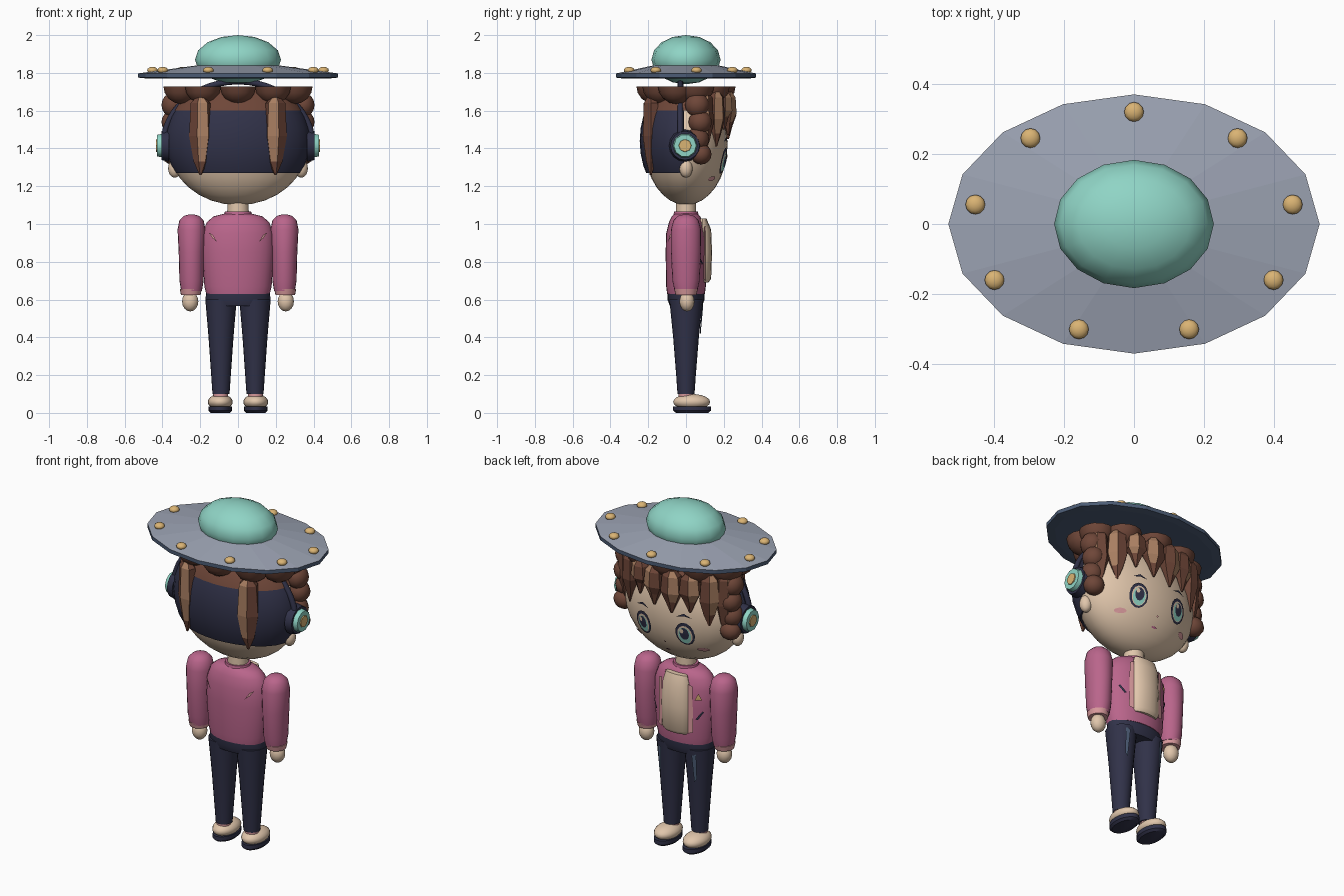
import bpy, bmesh
from math import sin, cos, pi, sqrt, atan2, radians
from mathutils import Vector

cube = bpy.data.objects.get("Cube")
if cube:
    bpy.data.objects.remove(cube)


def material(name, code):
    lin = [(int(code[i:i + 2], 16) / 255) ** 2.2 for i in (0, 2, 4)] + [1]
    m = bpy.data.materials.new(name)
    m.use_nodes = True
    m.diffuse_color = lin
    m.node_tree.nodes["Principled BSDF"].inputs["Base Color"].default_value = lin
    return m


SKIN = material("skin", "E0C5AA")
PINK = material("jacket pink", "B8658A")
BLUSH = material("light pink", "D9999C")
NAVY = material("navy", "34354A")
SLATE = material("slate grey", "9AA1B1")
DENIM = material("denim blue", "4D5C74")
TEAL = material("teal", "8ED3C4")
GOLD = material("gold", "D9B273")
BROWN = material("hair brown", "6E483B")
LIGHT = material("hair highlight", "A87E62")


def finish(name, bm, mats, smooth=True, loc=(0, 0, 0)):
    bmesh.ops.recalc_face_normals(bm, faces=bm.faces[:])
    mesh = bpy.data.meshes.new(name)
    bm.to_mesh(mesh)
    bm.free()
    ob = bpy.data.objects.new(name, mesh)
    ob.location = loc
    bpy.context.collection.objects.link(ob)
    for m in mats:
        mesh.materials.append(m)
    if smooth:
        bpy.ops.object.select_all(action='DESELECT')
        ob.select_set(True)
        bpy.context.view_layer.objects.active = ob
        bpy.ops.object.shade_smooth_by_angle(angle=radians(40))
    return ob


def loft(name, rings, mat, cx=0, cy=0, sides=20, phase=0, smooth=True, extra=()):
    """Stack of ellipses, each (z, rx, ry)."""
    bm = bmesh.new()
    loops = [[bm.verts.new((cx + rx * cos(phase + 2 * pi * i / sides),
                            cy + ry * sin(phase + 2 * pi * i / sides), z))
              for i in range(sides)] for z, rx, ry in rings]
    for a, b in zip(loops, loops[1:]):
        for i in range(sides):
            j = (i + 1) % sides
            bm.faces.new((a[i], a[j], b[j], b[i]))
    bm.faces.new(loops[0])
    bm.faces.new(loops[-1])
    return finish(name, bm, [mat, *extra], smooth)


def ball(name, loc, scale, mat, seg=16, cuts=()):
    """Ellipsoid; each cut is (point, normal), removing the normal's side."""
    bm = bmesh.new()
    bmesh.ops.create_uvsphere(bm, u_segments=seg, v_segments=max(8, seg // 2), radius=1)
    bmesh.ops.scale(bm, vec=scale, verts=bm.verts[:])
    for co, no in cuts:
        cut = bmesh.ops.bisect_plane(bm, geom=bm.verts[:] + bm.edges[:] + bm.faces[:], clear_outer=True,
                                     plane_co=Vector(co) - Vector(loc), plane_no=no)
        edges = [e for e in cut["geom_cut"] if isinstance(e, bmesh.types.BMEdge)]
        bmesh.ops.holes_fill(bm, edges=edges, sides=0)
    return finish(name, bm, [mat], True, loc)


def disc(name, loc, r, depth, mat, sides=16):
    """Cylinder along x."""
    bm = bmesh.new()
    bmesh.ops.create_cone(bm, cap_ends=True, segments=sides, radius1=r, radius2=r * .9, depth=depth)
    ob = finish(name, bm, [mat], True, loc)
    ob.rotation_euler.y = pi / 2 if loc[0] > 0 else -pi / 2


def plate(name, outline, surface, mat, lift=.006):
    """Thin patch laid on a surface y = surface(x, z)."""
    bm = bmesh.new()
    side = 1 if surface(*outline[0]) > 0 else -1
    ring = [bm.verts.new((x, surface(x, z) + side * lift, z)) for x, z in outline]
    mx = sum(p[0] for p in outline) / len(outline)
    mz = sum(p[1] for p in outline) / len(outline)
    mid = bm.verts.new((mx, surface(mx, mz) + side * lift, mz))
    for a, b in zip(ring, ring[1:] + ring[:1]):
        f = bm.faces.new((a, b, mid))
        f.normal_update()
    ob = finish(name, bm, [mat], False)
    if ob.data.polygons[0].normal.y * side < 0:
        ob.data.flip_normals()


def oval(x, z, rx, rz, n=14):
    return [(x + rx * cos(2 * pi * i / n), z + rz * sin(2 * pi * i / n)) for i in range(n)]


def face_y(x, z):
    return .22 * sqrt(max(.01, 1 - (x / .37) ** 2 - ((z - 1.42) / .32) ** 2))


def chest_y(x, z):
    return .108 * sqrt(max(.01, 1 - (x / .19) ** 2))


def back_y(x, z):
    return -chest_y(x, z)


# Saucer hat: brim, dome and ring of bulbs
brim = loft("hat_brim", [(1.77, .48, .33), (1.775, .53, .37), (1.797, .53, .37), (1.838, .23, .18)],
            SLATE, sides=16, smooth=False, extra=[DENIM])
for p in brim.data.polygons:
    p.material_index = 0 if p.normal.z > .5 else 1
ball("hat_dome", (0, 0, 1.87), (.228, .183, .13), TEAL)
for i in range(9):
    a = radians(90 + 40 * i)
    ball("hat_bulb", (.46 * cos(a), .32 * sin(a), 1.814), (.028, .028, .018), GOLD, 12)

# Head, ears and neck
ball("head", (0, 0, 1.42), (.37, .22, .32), SKIN, 32, [((0, 0, 1.7), (0, 0, 1))])
loft("neck", [(1.02, .058, .055), (1.16, .055, .052)], SKIN)

# Hair: dark back, brown crown, scalloped curls
ball("hair_back", (0, 0, 1.44), (.385, .245, .34), NAVY, 32,
     [((0, 0, 1.27), (0, 0, -1)), ((0, -.01, 0), (0, 1, 0)), ((0, 0, 1.64), (0, 0, 1))])
ball("hair_crown", (0, 0, 1.44), (.39, .25, .34), BROWN, 32,
     [((0, 0, 1.6), (0, 0, -1)), ((0, 0, 1.72), (0, 0, 1))])
for i in range(10):
    a = -pi / 2 + 2 * pi * i / 10
    x, y = .315 * cos(a), .165 * sin(a)
    ball("crown_curl", (x, y, 1.73), (.098, .098, .095), BROWN, 14, [((x, y, 1.729), (0, 0, 1))])


def lock(name, angle, top, tip, width, inward):
    """Tapered faceted strand on the hair outline, with a lighter inner facet."""
    a, b = .355, .225
    mid = top + (tip - top) * .5
    ob = loft(name, [(tip, .006, .006), (tip + .07, width * .6, .025), (mid, width, .045),
                     (top - .03, width * .85, .04), (top, width * .4, .02)],
              BROWN, sides=6, phase=pi / 6, smooth=False, extra=[LIGHT])
    for p in ob.data.polygons:
        p.material_index = int(p.normal.y < -.3 and p.normal.x * inward > .1 and p.center.z > tip + .06)
    ob.location = (a * cos(angle), b * sin(angle), 0)
    ob.rotation_euler.z = atan2(sin(angle) / b, cos(angle) / a) + pi / 2


for s in (-1, 1):
    lock("back_lock", radians(-90 + s * 34), 1.67, 1.26, .065, -s)
for deg, tip, width in ((25, 1.37, .055), (45, 1.41, .06), (64, 1.5, .06), (82, 1.47, .065),
                        (100, 1.45, .065), (118, 1.47, .065), (137, 1.4, .06), (155, 1.35, .055)):
    lock("fringe_lock", radians(deg), 1.7, tip, width, 1 if deg > 90 else -1)

# Headphone band
curve = bpy.data.curves.new("headphone_band", 'CURVE')
curve.dimensions = '3D'
curve.bevel_depth = .016
curve.bevel_resolution = 2
line = curve.splines.new('POLY')
line.points.add(24)
for i, p in enumerate(line.points):
    p.co = (.395 * cos(pi * i / 24), -.03, 1.42 + .335 * sin(pi * i / 24), 1)
band = bpy.data.objects.new("headphone_band", curve)
curve.materials.append(NAVY)
bpy.context.collection.objects.link(band)

# Torso: jacket, shirt front, hips
loft("jacket", [(.63, .168, .1), (.67, .178, .105), (.85, .19, .108), (.95, .187, .105),
                (1.01, .165, .09), (1.04, .13, .075), (1.055, .07, .06)], PINK, sides=28)
loft("collar", [(1.03, .078, .07), (1.065, .07, .063)], PINK)
loft("shirt_front", [(.69, .075, .03), (.71, .088, .045), (.85, .09, .05), (.97, .085, .045), (1.03, .07, .02)],
     SKIN, cy=.088, sides=16)
loft("hips", [(.565, .16, .085), (.6, .172, .098), (.65, .168, .096)], NAVY, sides=28)
plate("chest_badge", [(-.155, .9), (-.12, .9), (-.138, .94)], chest_y, GOLD, .008)

for s in (-1, 1):
    # Side of the head
    ball("ear", (s * .335, 0, 1.295), (.035, .035, .05), SKIN)
    for y, z, r in ((.06, 1.63, .065), (.075, 1.54, .062), (.06, 1.45, .062), (.08, 1.37, .055)):
        ball("side_curl", (s * .345, y, z), (.06, r, r), BROWN, 12)
    disc("headphone_pad", (s * .385, -.005, 1.415), .085, .04, NAVY)
    disc("headphone_cup", (s * .415, -.005, 1.415), .066, .03, TEAL, 10)
    disc("headphone_badge", (s * .429, -.005, 1.415), .036, .012, GOLD, 8)

    # Painted face
    x, z = s * .134, 1.335
    plate("eye_rim", oval(x, z, .054, .07), face_y, NAVY)
    plate("eye_white", oval(x, z - .004, .042, .056), face_y, SKIN, .008)
    plate("iris", oval(x, z - .008, .036, .05), face_y, TEAL, .01)
    plate("pupil", oval(x, z + .004, .026, .037), face_y, NAVY, .012)
    plate("eye_glint", oval(x + .012, z + .02, .011, .014, 8), face_y, SKIN, .014)
    plate("eyebrow", [(x - .045, 1.435), (x, 1.447), (x + .045, 1.435), (x, 1.458)], face_y, NAVY, .008)
    plate("cheek", oval(s * .21, 1.24, .03, .013), face_y, BLUSH)

    # Arm
    loft("sleeve", [(.645, .055, .06), (.7, .064, .072), (.85, .068, .08), (.97, .074, .08),
                    (1.02, .064, .066), (1.043, .04, .042), (1.05, .015, .015)], PINK, cx=s * .246)
    loft("cuff", [(.625, .052, .055), (.655, .058, .063)], BLUSH, cx=s * .25)
    ball("hand", (s * .253, .005, .59), (.043, .04, .053), SKIN)

    # Leg and shoe
    loft("leg", [(.1, .045, .045), (.2, .052, .052), (.4, .066, .068), (.6, .083, .088)], NAVY, cx=s * .09)
    loft("sock", [(.07, .038, .038), (.115, .04, .04)], BLUSH, cx=s * .092)
    ball("shoe", (s * .094, .03, .058), (.066, .098, .042), SKIN, 20)
    loft("sole", [(0, .05, .085), (.012, .062, .1), (.035, .062, .1)], NAVY, cx=s * .094, cy=.032)

    # Jacket and trouser details
    plate("lapel", [(s * .085, .7), (s * .112, .71), (s * .108, .98), (s * .085, .99)], chest_y, BLUSH)
    plate("jacket_slash", [(s * .125, .79), (s * .135, .785), (s * .162, .83), (s * .155, .835)], chest_y, NAVY, .008)
    plate("back_slash", [(s * .11, .905), (s * .135, .925), (s * .155, .955), (s * .135, .945)], back_y, BLUSH, .008)

    def thigh_y(x, z):
        r = .047 + .078 * (z - .1)
        return sqrt(max(.0004, r * r - (abs(x) - .09) ** 2))
    plate("pocket_stripe", [(s * .1, .57), (s * .125, .58), (s * .122, .43), (s * .108, .41)], thigh_y, DENIM, .008)

plate("nose", oval(0, 1.255, .006, .005, 8), face_y, BLUSH)
plate("mouth", oval(0, 1.2, .018, .005, 8), face_y, PINK)
